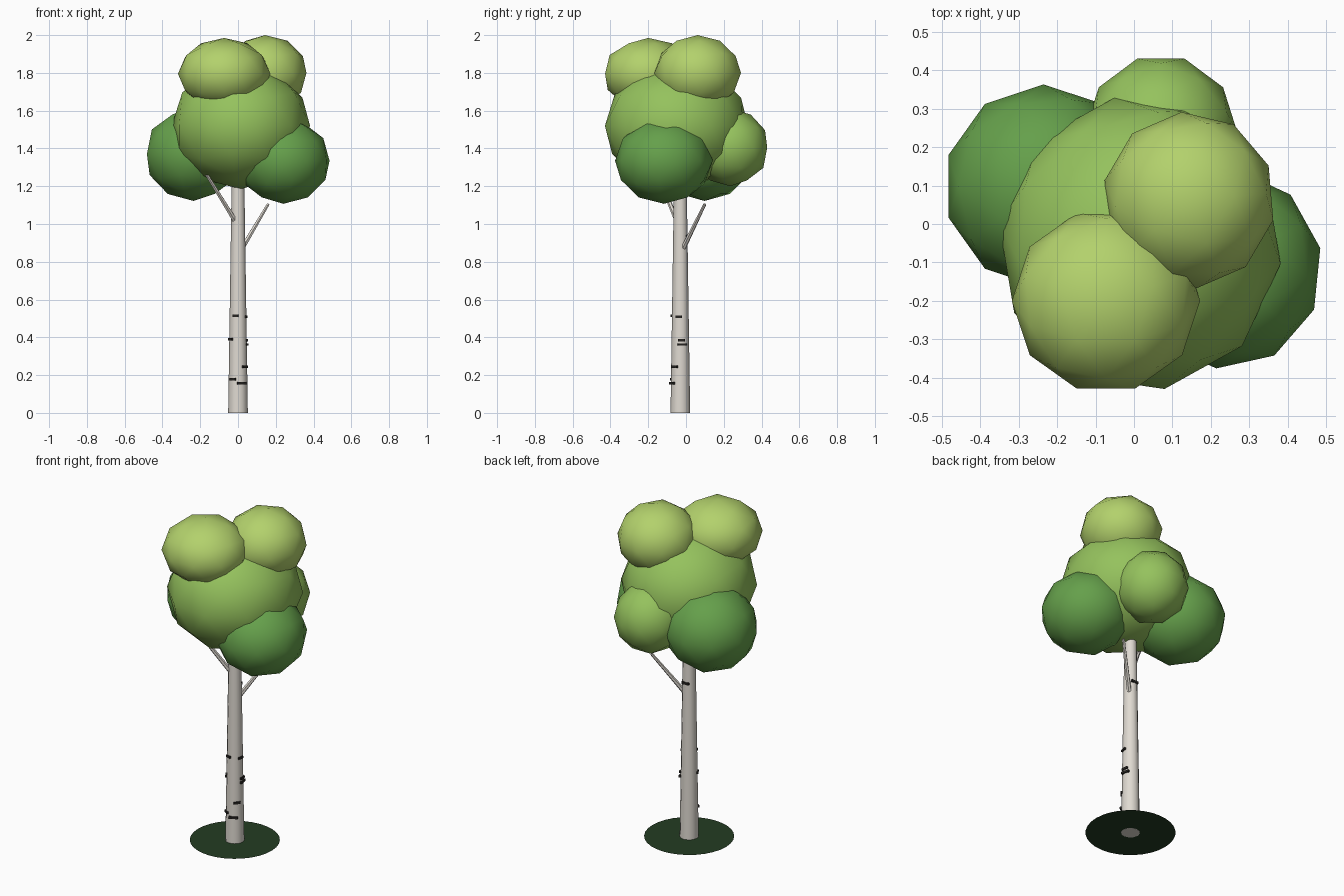
import bpy, bmesh
from math import radians, cos, sin
from mathutils import Vector, Matrix

if "Cube" in bpy.data.objects:
    bpy.data.objects.remove(bpy.data.objects["Cube"])


def material(name, rgb):
    m = bpy.data.materials.new(name)
    m.diffuse_color = (*rgb, 1)
    m.use_nodes = True
    m.node_tree.nodes["Principled BSDF"].inputs["Base Color"].default_value = m.diffuse_color
    return m


LIGHT = material("light_leaf", (0.45, 0.64, 0.15))
MID = material("mid_leaf", (0.30, 0.54, 0.11))
DARK = material("dark_leaf", (0.13, 0.35, 0.07))
BARK = material("bark", (0.74, 0.70, 0.64))
MARK = material("bark_mark", (0.02, 0.018, 0.016))
GRASS = material("grass", (0.017, 0.045, 0.016))

TRUNK_Y = -0.03


def finish(name, bm, mat, smooth=None):
    mesh = bpy.data.meshes.new(name)
    bm.to_mesh(mesh)
    bm.free()
    mesh.materials.append(mat)
    ob = bpy.data.objects.new(name, mesh)
    bpy.context.collection.objects.link(ob)
    if smooth:
        bpy.ops.object.select_all(action='DESELECT')
        ob.select_set(True)
        bpy.context.view_layer.objects.active = ob
        bpy.ops.object.shade_smooth_by_angle(angle=radians(smooth))
    return ob


def leaf_clump(name, centre, size, turn, mat):
    bm = bmesh.new()
    bmesh.ops.create_icosphere(bm, subdivisions=2, radius=1,
                               matrix=Matrix.Rotation(radians(turn), 4, 'Z'))
    bmesh.ops.transform(bm, matrix=Matrix.LocRotScale(Vector(centre), None, Vector(size)),
                        verts=bm.verts)
    finish(name, bm, mat, 60)


def tapered_rod(name, start, end, r1, r2, sides):
    a, b = Vector(start), Vector(end)
    d = b - a
    rot = d.to_track_quat('Z', 'Y').to_matrix().to_4x4()
    bm = bmesh.new()
    bmesh.ops.create_cone(bm, cap_ends=True, segments=sides, radius1=r1, radius2=r2,
                          depth=d.length, matrix=Matrix.Translation((a + b) / 2) @ rot)
    finish(name, bm, BARK, 50)


# Crown
leaf_clump("crown_centre", (0.015, -0.05, 1.52), (0.37, 0.385, 0.335), 10, MID)
leaf_clump("crown_top_front", (-0.073, -0.2, 1.795), (0.245, 0.24, 0.19), 18, LIGHT)
leaf_clump("crown_top_back", (0.143, 0.062, 1.80), (0.225, 0.23, 0.2), 5, LIGHT)
leaf_clump("crown_right", (0.24, -0.117, 1.335), (0.25, 0.26, 0.228), 30, DARK)
leaf_clump("crown_left", (-0.235, 0.098, 1.37), (0.26, 0.265, 0.248), 0, DARK)
leaf_clump("crown_back", (0.07, 0.235, 1.405), (0.2, 0.205, 0.205), 18, MID)

# Trunk and branches
tapered_rod("trunk", (0, TRUNK_Y, 0), (0, TRUNK_Y, 1.4), 0.052, 0.031, 12)
tapered_rod("left_branch", (-0.005, -0.04, 1.0), (-0.165, -0.15, 1.26), 0.014, 0.009, 6)
tapered_rod("right_branch", (0.015, -0.02, 0.86), (0.16, 0.1, 1.105), 0.014, 0.008, 6)

# Bark marks: angle round the trunk, height, width
marks = [(-107, 0.515, 0.032), (-10, 0.51, 0.034), (-150, 0.39, 0.035), (8, 0.385, 0.038),
         (12, 0.362, 0.048), (-40, 0.245, 0.038), (-125, 0.178, 0.036), (-65, 0.157, 0.05),
         (90, 0.935, 0.045)]
for i, (ang, z, width) in enumerate(marks):
    a = radians(ang)
    r = 0.051 - 0.015 * z
    bm = bmesh.new()
    bmesh.ops.create_cube(bm, size=1, matrix=Matrix.LocRotScale(
        Vector((r * cos(a), TRUNK_Y + r * sin(a), z)),
        Matrix.Rotation(a, 3, 'Z').to_quaternion(), Vector((0.012, width, 0.013))))
    finish(f"bark_mark_{i + 1}", bm, MARK)

# Flat grass patch at the foot
bm = bmesh.new()
bmesh.ops.create_circle(bm, cap_ends=True, segments=32, radius=0.246,
                        matrix=Matrix.Translation((0, TRUNK_Y, 0.001)))
finish("grass_patch", bm, GRASS)
